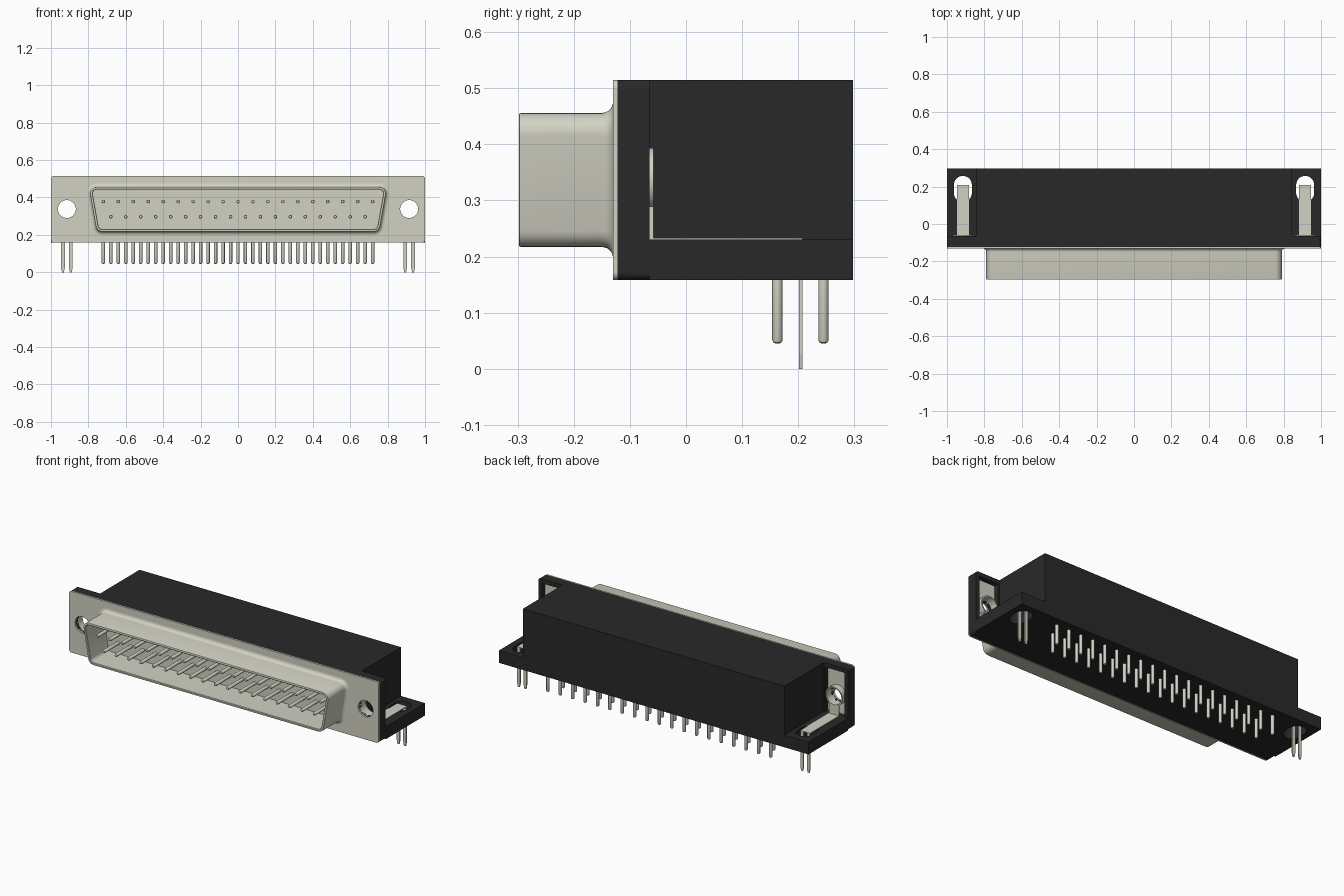
import bpy, bmesh, math
from mathutils import Vector

if "Cube" in bpy.data.objects:
    bpy.data.objects.remove(bpy.data.objects["Cube"], do_unlink=True)


def material(name, rgb):
    m = bpy.data.materials.new(name)
    m.use_nodes = True
    m.diffuse_color = (*rgb, 1)
    m.node_tree.nodes["Principled BSDF"].inputs["Base Color"].default_value = (*rgb, 1)
    return m


metal = material("warm_grey_metal", (0.645, 0.64, 0.55))
plastic = material("black_plastic", (0.022, 0.022, 0.022))


def rounded(corners, r, n=6):
    """Convex 2D outline with its corners rounded to radius r."""
    pts = [Vector((*c, 0)) for c in corners]
    out = []
    for i, p in enumerate(pts):
        a = (pts[i - 1] - p).normalized()
        b = (pts[(i + 1) % len(pts)] - p).normalized()
        half = a.angle(b) / 2
        centre = p + (a + b).normalized() * r / math.sin(half)
        start = (p + a * r / math.tan(half) - centre).normalized()
        end = (p + b * r / math.tan(half) - centre).normalized()
        out += [tuple((centre + start.slerp(end, k / n) * r)[:2]) for k in range(n + 1)]
    return out


def rect(x0, x1, v0, v1):
    return [(x0, v0), (x1, v0), (x1, v1), (x0, v1)]


def circle(cx, cv, r, n=16):
    return [(cx + r * math.cos(math.tau * k / n), cv + r * math.sin(math.tau * k / n)) for k in range(n)]


def loft(name, rings, axis, mat, caps=True):
    """Skin matching 2D outlines placed at positions along the y or z axis."""
    bm = bmesh.new()
    rows = []
    for outline, t in rings:
        rows.append([bm.verts.new((u, t, v) if axis == "y" else (u, v, t)) for u, v in outline])
    for lo, hi in zip(rows, rows[1:]):
        for i in range(len(lo)):
            bm.faces.new((lo[i - 1], lo[i], hi[i], hi[i - 1]))
    if caps:
        bm.faces.new(rows[0])
        bm.faces.new(rows[-1])
    bmesh.ops.remove_doubles(bm, verts=bm.verts, dist=1e-6)
    bmesh.ops.recalc_face_normals(bm, faces=bm.faces)
    mesh = bpy.data.meshes.new(name)
    bm.to_mesh(mesh)
    bm.free()
    ob = bpy.data.objects.new(name, mesh)
    bpy.context.collection.objects.link(ob)
    mesh.materials.append(mat)
    return ob


def prism(name, outline, t0, t1, axis, mat):
    return loft(name, [(outline, t0), (outline, t1)], axis, mat)


def activate(ob):
    bpy.ops.object.select_all(action="DESELECT")
    ob.select_set(True)
    bpy.context.view_layer.objects.active = ob


def smooth(ob):
    activate(ob)
    bpy.ops.object.shade_smooth_by_angle(angle=math.radians(35))


def cut(ob, outline, t0, t1, axis):
    cutter = prism("cutter", outline, t0, t1, axis, ob.data.materials[0])
    cutter.hide_render = True
    mod = ob.modifiers.new("cut", "BOOLEAN")
    mod.operation, mod.solver, mod.object = "DIFFERENCE", "EXACT", cutter
    activate(ob)
    bpy.ops.object.modifier_apply(modifier=mod.name)
    bpy.data.objects.remove(cutter, do_unlink=True)


BOTTOM, TOP, BASE_TOP = 0.158, 0.515, 0.23
FRONT, FLANGE_BACK, BACK = -0.13, -0.065, 0.298
HOLE_X, HOLE_Z = 0.915, 0.338

# Housing: central block, base slab and front flange
prism("housing_block", rect(-0.845, 0.845, FLANGE_BACK, BACK), BASE_TOP, TOP, "z", plastic)
base = prism("housing_base", rect(-1, 1, FLANGE_BACK, BACK), BOTTOM, BASE_TOP, "z", plastic)
face = rounded(rect(-1, 1, BOTTOM, TOP), 0.015)
flange = prism("housing_flange", face, -0.122, FLANGE_BACK, "y", plastic)
plate = prism("front_plate", face, FRONT, -0.122, "y", metal)

for s, side in ((-1, "right"), (1, "left")):
    x = s * HOLE_X
    bore = circle(x, HOLE_Z, 0.048, 32)
    # Pocket behind the flange, lined with metal and bored through
    pocket = rect(x - 0.062, x + 0.062, BASE_TOP, 0.49)
    cut(flange, pocket, -0.1, 0, "y")
    lining = prism(side + "_pocket_plate", pocket, -0.101, -0.094, "y", metal)
    for ob in (flange, plate, lining):
        cut(ob, bore, -0.2, 0, "y")
    # Bushing around the mounting hole
    rim = circle(x, HOLE_Z, 0.055, 32)
    smooth(loft(side + "_bushing", [(rim, -0.095), (rim, -0.058), (bore, -0.058), (bore, -0.122)],
                "y", metal, caps=False))
    # Slot in the base
    cut(base, rounded(rect(x - 0.048, x + 0.048, 0.118, 0.257), 0.0479, 10), 0.1, 0.3, "z")
    # Grounding bracket with a forked tail
    prism(side + "_bracket_strip", rect(x - 0.032, x + 0.032, -0.06, 0.208),
          BASE_TOP - 0.001, BASE_TOP + 0.003, "z", metal)
    prism(side + "_bracket_upright", rect(x - 0.032, x + 0.032, BASE_TOP, 0.289),
          -0.066, -0.058, "y", metal)
    for k in (-1, 1):
        c = x + k * 0.021
        leg = [(c - 0.005, 0), (c + 0.005, 0), (c + 0.01, 0.025),
               (c + 0.01, BASE_TOP), (c - 0.01, BASE_TOP), (c - 0.01, 0.025)]
        prism(side + "_bracket_leg", leg, 0.201, 0.208, "y", metal)


# Tapered shell: flared foot, outer wall, rounded lip and inner wall
def shell_outline(e):
    top, low = 0.797 + 1.19 * e, 0.755 + 0.85 * e
    return rounded([(-low, 0.217 - e), (low, 0.217 - e), (top, 0.456 + e), (-top, 0.456 + e)], 0.035 + e)


profile = []
for k in range(7):
    a = math.pi / 2 * k / 6
    profile.append((0.02 - 0.02 * math.sin(a), -0.15 + 0.02 * math.cos(a)))
profile += [(0, -0.294), (-0.001, -0.297), (-0.004, -0.298), (-0.011, -0.298),
            (-0.014, -0.295), (-0.014, FRONT)]
smooth(loft("connector_shell", [(shell_outline(e), y) for e, y in profile], "y", metal, caps=False))


# Contact pins inside the shell and solder tails under the base
def pin(name, u, v, r, root, tip, axis):
    step = 0.006 if tip > root else -0.006
    rings = [(circle(u, v, r, 12), root), (circle(u, v, r, 12), tip - step),
             (circle(u, v, r * 0.8, 12), tip - step / 3), (circle(u, v, r * 0.4, 12), tip)]
    smooth(loft(name, rings, axis, metal))


for count, z, y in ((19, 0.378, 0.245), (18, 0.297, 0.163)):
    for i in range(count):
        x = 0.08 * (i - (count - 1) / 2)
        pin("contact_pin", x, z, 0.0095, FRONT + 0.002, -0.272, "y")
        pin("solder_tail", x, y, 0.0093, BOTTOM + 0.002, 0.045, "z")
